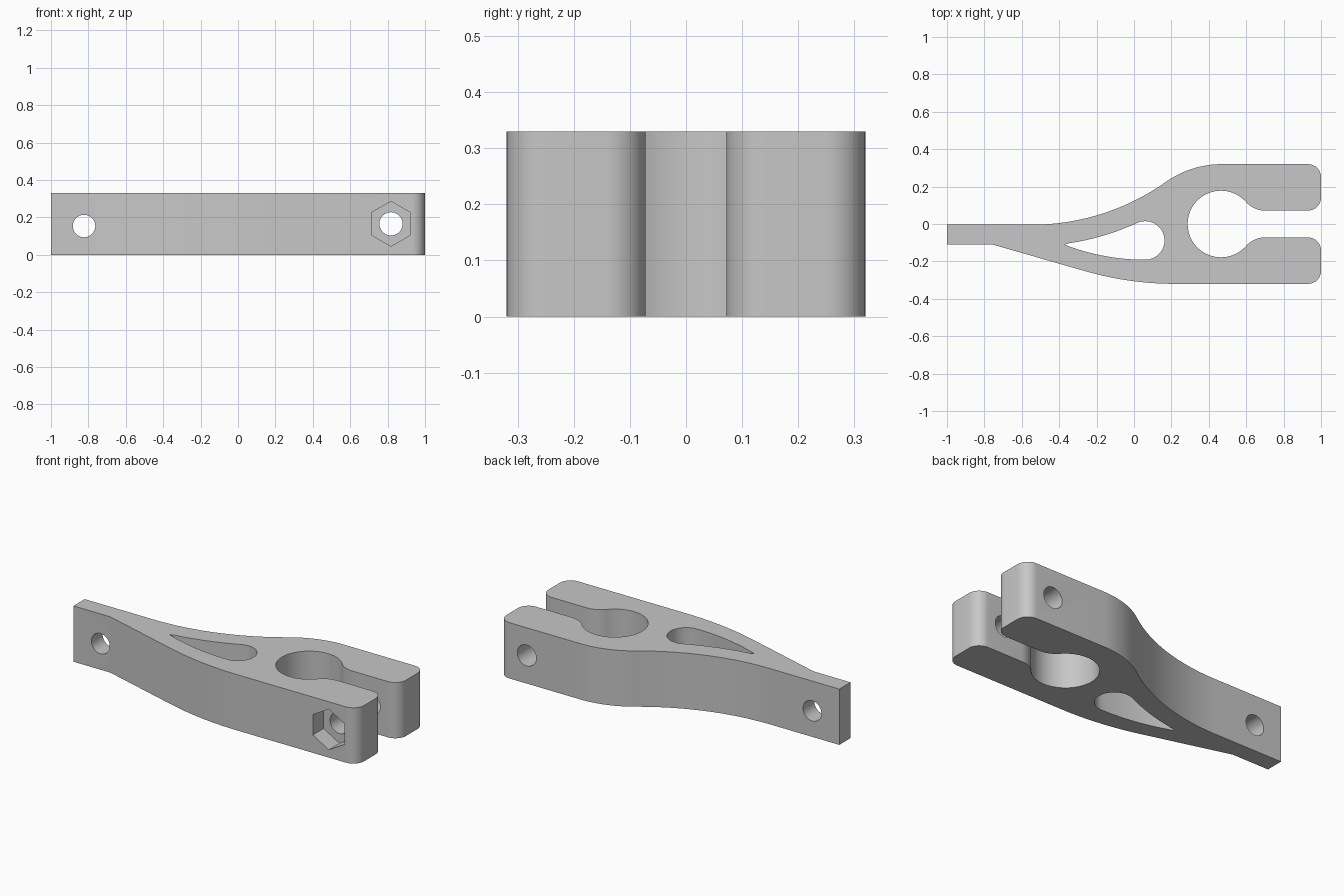
import bpy, bmesh
from math import sin, cos, tan, radians, pi, atan2, hypot, sqrt
from mathutils import Matrix

if "Cube" in bpy.data.objects:
    bpy.data.objects.remove(bpy.data.objects["Cube"])

HEIGHT = 0.33
HALF = 0.32       # half width of the clamp end
SLOT = 0.072      # half width of the slot
TAIL_TOP, TAIL_LOW = -0.004, -0.109

grey = bpy.data.materials.new("plain_grey")
grey.use_nodes = True
colour = (0.57, 0.57, 0.57, 1)
grey.diffuse_color = colour
grey.node_tree.nodes["Principled BSDF"].inputs["Base Color"].default_value = colour


def arc(cx, cy, r, start, end, n=16):
    """Points on an arc, angles in degrees."""
    return [(cx + r * cos(radians(start + (end - start) * i / n)),
             cy + r * sin(radians(start + (end - start) * i / n))) for i in range(n + 1)]


def prism(name, points, z0, z1):
    bm = bmesh.new()
    face = bm.faces.new([bm.verts.new((x, y, z0)) for x, y in points])
    top = bmesh.ops.extrude_face_region(bm, geom=[face])["geom"]
    bmesh.ops.translate(bm, vec=(0, 0, z1 - z0),
                        verts=[v for v in top if isinstance(v, bmesh.types.BMVert)])
    bmesh.ops.recalc_face_normals(bm, faces=bm.faces)
    mesh = bpy.data.meshes.new(name)
    bm.to_mesh(mesh)
    bm.free()
    mesh.materials.append(grey)
    obj = bpy.data.objects.new(name, mesh)
    bpy.context.collection.objects.link(obj)
    return obj


def bore(name, x, z, r, y0, y1, sides):
    """Cutter along y; a six sided one has its points up and down."""
    obj = prism(name, arc(0, 0, r, 90, 450, sides)[:-1], -y1, -y0)
    obj.data.transform(Matrix.Translation((x, 0, z)) @ Matrix.Rotation(pi / 2, 4, "X"))
    return obj


# Upper edge: concave sweep, then convex shoulder
turn = 2 * atan2(HALF - TAIL_TOP, 1.02)
deg = turn * 180 / pi
sweep_r, shoulder_r = 0.72 / sin(turn), 0.30 / sin(turn)
sweep_y = TAIL_TOP + sweep_r
upper = arc(-0.55, sweep_y, sweep_r, -90, -90 + deg, 32)
upper += arc(0.47, HALF - shoulder_r, shoulder_r, 90 + deg, 90, 20)[1:]

# Jaw: rounded arm end, lip fillet, and half of the round opening
eye_x, eye_r, lip_x, lip_r, corner = 0.465, 0.178, 0.70, 0.135, 0.07
lip_y = SLOT + lip_r
lean = atan2(lip_y, lip_x - eye_x) * 180 / pi
jaw = arc(1 - corner, HALF - corner, corner, 90, 0, 10)
jaw += arc(1 - corner, SLOT + corner, corner, 0, -90, 10)
jaw += arc(lip_x, lip_y, lip_r, 270, 180 + lean, 12)
jaw += arc(eye_x, 0, eye_r, lean, 180, 32)[1:]
mirrored_jaw = [(x, -y) for x, y in reversed(jaw[:-1])]

# Lower edge: gentle belly running into the straight taper
belly_r = 0.478 / sin(radians(16))
lower = arc(0.22, -HALF + belly_r, belly_r, 270, 254, 20)

outline = [(-1, TAIL_TOP)] + upper + jaw + mirrored_jaw + lower
outline += [(-0.76, TAIL_LOW), (-1, TAIL_LOW)]
body = prism("clamp_lever", outline, 0, HEIGHT)

# Teardrop window, its upper side concentric with the sweep
hole_x, hole_y, hole_r = 0.06, -0.088, 0.103
tip_x, tip_y = -0.37, -0.111
reach = hypot(hole_x + 0.55, sweep_y - hole_y) - hole_r
touch = atan2(sweep_y - hole_y, -0.55 - hole_x) * 180 / pi
tip_angle = -90 + atan2(tip_x + 0.55, sqrt(reach ** 2 - (tip_x + 0.55) ** 2)) * 180 / pi
low = hole_y - hole_r
bend = 2 * atan2(tip_y - low, hole_x - tip_x)
under_r = (hole_x - tip_x) / sin(bend)
teardrop = arc(-0.55, sweep_y, reach, tip_angle, touch - 180, 20)[1:]
teardrop += arc(hole_x, hole_y, hole_r, touch, -90, 32)[1:]
teardrop += arc(hole_x, low + under_r, under_r, 270, 270 - bend * 180 / pi, 20)[1:]

cutters = [
    prism("teardrop_cutter", teardrop, -0.1, HEIGHT + 0.1),
    bore("tail_hole_cutter", -0.823, 0.154, 0.06, -0.5, 0.5, 40),
    bore("bolt_hole_cutter", 0.818, 0.166, 0.062, -0.5, 0.5, 40),
    bore("nut_recess_cutter", 0.818, 0.166, 0.12, -0.5, -HALF + 0.1, 6),
]

bpy.context.view_layer.objects.active = body
for cutter in cutters:
    mod = body.modifiers.new(cutter.name, "BOOLEAN")
    mod.operation = "DIFFERENCE"
    mod.solver = "EXACT"
    mod.object = cutter
    bpy.ops.object.modifier_apply(modifier=mod.name)
    bpy.data.objects.remove(cutter)

bpy.ops.object.select_all(action="DESELECT")
body.select_set(True)
bpy.ops.object.shade_smooth_by_angle(angle=radians(25))
